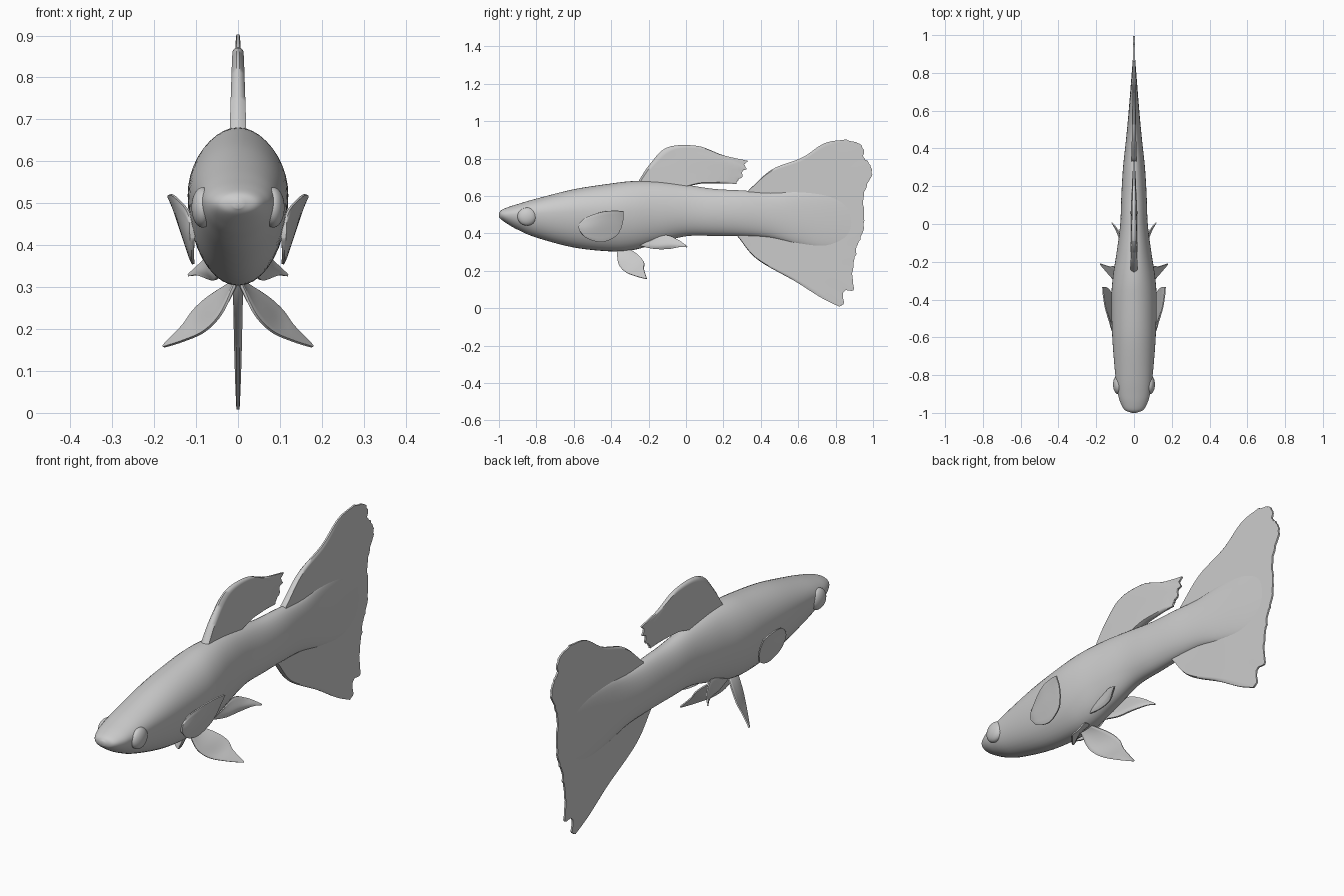
import bpy, bmesh, math, random
from mathutils import Vector

if "Cube" in bpy.data.objects:
    bpy.data.objects.remove(bpy.data.objects["Cube"])

random.seed(4)


def spline(pts, n):
    """Resample points to n samples along a Catmull-Rom curve."""
    pts = [Vector(p) for p in pts]
    last = len(pts) - 1
    out = []
    for k in range(n):
        s = k / (n - 1) * last
        i = min(int(s), last - 1)
        t = s - i
        p1, p2 = pts[i], pts[i + 1]
        p0 = pts[i - 1] if i > 0 else p1 * 2 - p2
        p3 = pts[i + 2] if i + 2 <= last else p2 * 2 - p1
        out.append(0.5 * (2 * p1 + (p2 - p0) * t + (2 * p0 - 5 * p1 + 4 * p2 - p3) * t * t
                          + (3 * p1 - p0 - 3 * p2 + p3) * t ** 3))
    return out


def finish(name, bm, angle):
    bmesh.ops.recalc_face_normals(bm, faces=bm.faces)
    me = bpy.data.meshes.new(name)
    bm.to_mesh(me)
    bm.free()
    ob = bpy.data.objects.new(name, me)
    bpy.context.collection.objects.link(ob)
    bpy.ops.object.select_all(action='DESELECT')
    ob.select_set(True)
    bpy.context.view_layer.objects.active = ob
    bpy.ops.object.shade_smooth_by_angle(angle=math.radians(angle))
    return ob


def fin(name, rows, t_root, t_edge, nu=24, nv=16, jag=0.0, side=1):
    """Thin closed sheet lofted through rows of points, root row to free edge."""
    rows = [[p if len(p) == 3 else (0, *p) for p in r] for r in rows]
    rows = [spline(r, nv) for r in rows]
    cols = [spline([r[j] for r in rows], nu) for j in range(nv)]
    if jag:
        for c in cols[1:-1]:
            c[-1] += (c[-2] - c[-1]).normalized() * jag * random.random()
    bm = bmesh.new()
    front, back = [], []
    for j in range(nv):
        front.append([])
        back.append([])
        for i in range(nu):
            du = cols[j][min(i + 1, nu - 1)] - cols[j][max(i - 1, 0)]
            dv = cols[min(j + 1, nv - 1)][i] - cols[max(j - 1, 0)][i]
            n = du.cross(dv)
            n = n.normalized() if n.length > 1e-9 else Vector((1, 0, 0))
            t = t_root + (t_edge - t_root) * i / (nu - 1)
            t = t_edge if j in (0, nv - 1) else t
            for grid, s in ((front, 1), (back, -1)):
                p = cols[j][i] + n * t * s
                grid[j].append(bm.verts.new((p.x * side, p.y, p.z)))
    for j in range(nv - 1):
        for i in range(nu - 1):
            for g in (front, back):
                bm.faces.new((g[j][i], g[j][i + 1], g[j + 1][i + 1], g[j + 1][i]))
    # rim joining both sheets
    loop = [(0, i) for i in range(nu)] + [(j, nu - 1) for j in range(1, nv)]
    loop += [(nv - 1, i) for i in range(nu - 2, -1, -1)] + [(j, 0) for j in range(nv - 2, 0, -1)]
    for (a, b), (c, d) in zip(loop, loop[1:] + loop[:1]):
        bm.faces.new((front[a][b], front[c][d], back[c][d], back[a][b]))
    return finish(name, bm, 50)


# Body: egg-shaped sections (y, half width, widest z, top z, bottom z)
stations = [(-1.0, .012, .50, .51, .488), (-.985, .048, .50, .526, .472),
            (-.95, .07, .50, .541, .448), (-.9, .085, .503, .557, .42),
            (-.8, .099, .508, .586, .378), (-.6, .115, .515, .636, .325),
            (-.4, .12, .52, .667, .304), (-.28, .112, .52, .68, .312),
            (-.15, .092, .52, .678, .347), (0, .073, .52, .66, .385),
            (.15, .067, .51, .638, .387), (.3, .058, .505, .63, .385),
            (.45, .042, .49, .62, .375), (.6, .028, .47, .63, .34),
            (.75, .016, .46, .62, .32), (.9, .004, .46, .58, .36)]
keys = [[(y, w, z) for y, w, z, _, _ in stations], [(a, b, 0) for _, _, _, a, b in stations]]
bm = bmesh.new()
rings = []
for (y, w, z), (top, bot, _) in zip(spline(keys[0], 91), spline(keys[1], 91)):
    ring = []
    for k in range(40):
        a = 2 * math.pi * k / 40
        s = math.sin(a)
        ring.append(bm.verts.new((w * math.cos(a), y, z + s * (top - z if s > 0 else z - bot))))
    rings.append(ring)
for r, q in zip(rings, rings[1:]):
    for k in range(40):
        bm.faces.new((r[k], r[(k + 1) % 40], q[(k + 1) % 40], q[k]))
bm.faces.new(rings[0])
bm.faces.new(rings[-1])
finish("body", bm, 60)

# Tail fin
fin("tail_fin", [
    [(.275, .385), (.3, .45), (.31, .56), (.335, .632)],
    [(.38, .262), (.42, .36), (.43, .55), (.46, .742)],
    [(.585, .143), (.65, .33), (.65, .58), (.62, .805)],
    [(.72, .058), (.8, .30), (.81, .62), (.74, .882)],
    [(.82, .008), (.845, .025), (.85, .09), (.9, .1), (.895, .2), (.91, .27), (.92, .34),
     (.95, .4), (.96, .5), (.95, .58), (.97, .66), (1.0, .72), (.98, .78), (.955, .81),
     (.95, .86), (.92, .885), (.86, .903)]],
    .014, .004, nu=30, nv=80, jag=.01)

# Dorsal fin
fin("dorsal_fin", [
    [(0, .65), (-.08, .655), (-.16, .66), (-.26, .67)],
    [(.08, .666), (.03, .71), (-.06, .76), (-.195, .768)],
    [(.15, .667), (.13, .73), (.08, .80), (-.1, .86)],
    [(.21, .667), (.215, .73), (.2, .785), (.06, .868)],
    [(.24, .666), (.26, .715), (.268, .765), (.2, .818)],
    [(.27, .665), (.285, .69), (.305, .70), (.302, .73), (.325, .745), (.315, .765), (.332, .788)]],
    .02, .004, nu=36, nv=30, jag=.006)

for side, label in ((1, "left"), (-1, "right")):
    # Pectoral fins
    fin("pectoral_fin_" + label, [
        [(.108, -.57, .415), (.11, -.572, .435), (.11, -.568, .455)],
        [(.108, -.53, .375), (.122, -.53, .43), (.123, -.53, .487)],
        [(.107, -.45, .355), (.134, -.45, .44), (.150, -.45, .515)],
        [(.118, -.375, .385), (.14, -.37, .45), (.162, -.38, .521)],
        [(.133, -.345, .43), (.148, -.335, .475), (.166, -.333, .517)]],
        .006, .003, side=side)
    # Pelvic fins
    fin("pelvic_fin_" + label, [
        [(.006, -.37, .308), (.006, -.335, .312), (.006, -.30, .315)],
        [(.04, -.36, .237), (.055, -.31, .255), (.065, -.25, .28)],
        [(.08, -.325, .195), (.095, -.275, .215), (.105, -.225, .245)],
        [(.13, -.27, .172), (.13, -.25, .19), (.132, -.225, .208)],
        [(.177, -.215, .157), (.178, -.213, .158), (.178, -.21, .16)]],
        .006, .003, side=side)
    # Small rear belly fins
    fin("rear_fin_" + label, [
        [(.04, -.25, .335), (.045, -.23, .345), (.05, -.2, .36)],
        [(.052, -.17, .318), (.06, -.15, .34), (.055, -.11, .39)],
        [(.065, -.09, .318), (.075, -.08, .34), (.075, -.05, .37)],
        [(.095, -.03, .328), (.097, -.025, .338), (.098, -.015, .348)],
        [(.116, .005, .326), (.117, .006, .328), (.118, .007, .33)]],
        .005, .003, side=side)
    # Eyes
    bm = bmesh.new()
    bmesh.ops.create_uvsphere(bm, u_segments=32, v_segments=20, radius=1)
    for v in bm.verts:
        v.co = (side * .084 + v.co.x * .027, -.85 + v.co.y * .051, .49 + v.co.z * .048)
    finish("eye_" + label, bm, 60)
